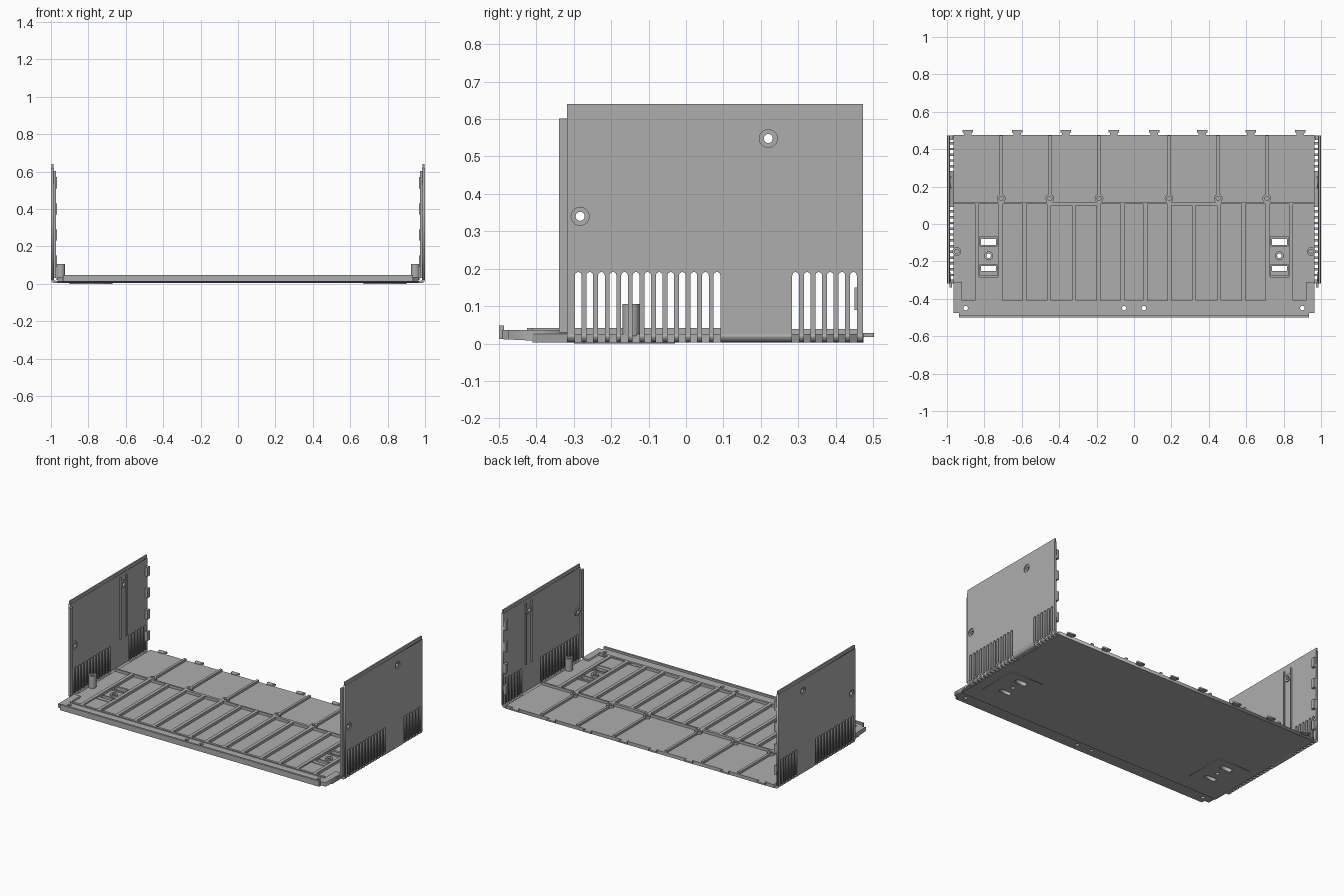
import bpy, bmesh, math
from mathutils import Vector

cube = bpy.data.objects.get("Cube")
if cube:
    bpy.data.objects.remove(cube, do_unlink=True)

GREY = (0.42, 0.42, 0.42, 1.0)
mat = bpy.data.materials.new("plain grey")
mat.use_nodes = True
mat.diffuse_color = GREY
mat.node_tree.nodes["Principled BSDF"].inputs["Base Color"].default_value = GREY

FLOOR, RIB, SHELF = 0.025, 0.042, 0.036   # heights of floor, rib tops and front shelf


def finish(name, bm, mirror):
    bmesh.ops.remove_doubles(bm, verts=bm.verts, dist=0.00001)
    bmesh.ops.recalc_face_normals(bm, faces=bm.faces)
    mesh = bpy.data.meshes.new(name)
    bm.to_mesh(mesh)
    bm.free()
    mesh.materials.append(mat)
    ob = bpy.data.objects.new(name, mesh)
    bpy.context.collection.objects.link(ob)
    if mirror:
        ob.modifiers.new("mirror", 'MIRROR')
    return ob


def plate(name, loops, lo, hi, axis='z', mirror=False, warp=None):
    """Filled outline with holes, thick from lo to hi along the axis."""
    cu = bpy.data.curves.new(name, 'CURVE')
    cu.dimensions = '2D'
    cu.fill_mode = 'BOTH'
    cu.extrude = (hi - lo) / 2
    for loop in loops:
        sp = cu.splines.new('POLY')
        sp.points.add(len(loop) - 1)
        for p, (u, v) in zip(sp.points, loop):
            p.co = (u, v, 0, 1)
        sp.use_cyclic_u = True
    tmp = bpy.data.objects.new(name + "_outline", cu)
    bpy.context.collection.objects.link(tmp)
    dg = bpy.context.evaluated_depsgraph_get()
    mesh = bpy.data.meshes.new_from_object(tmp.evaluated_get(dg))
    bm = bmesh.new()
    bm.from_mesh(mesh)
    bpy.data.objects.remove(tmp, do_unlink=True)
    bpy.data.meshes.remove(mesh)
    for v in bm.verts:
        a, b, c = v.co.x, v.co.y, v.co.z + (lo + hi) / 2
        v.co = {'z': (a, b, c), 'x': (c, a, b), 'y': (b, c, a)}[axis]
        if warp:
            v.co = warp(v.co)
    return finish(name, bm, mirror)


def boxes(name, items, mirror=False):
    """Group of boxes, each given as x, y and z ranges."""
    bm = bmesh.new()
    for xr, yr, zr in items:
        part = bmesh.ops.create_cube(bm, size=1)["verts"]
        for v in part:
            v.co = Vector([(r[0] + r[1]) / 2 + k * (r[1] - r[0])
                           for r, k in zip((xr, yr, zr), v.co)])
    return finish(name, bm, mirror)


def circle(u, v, r, n=24):
    return [(u + r * math.cos(math.tau * i / n), v + r * math.sin(math.tau * i / n))
            for i in range(n)]


def rect(u0, u1, v0, v1):
    return [(u0, v0), (u1, v0), (u1, v1), (u0, v1)]


def flip(loop):
    return [(-u, v) for u, v in loop]


# Floor with mounting openings
openings = [rect(-0.818, -0.738, -0.112, -0.08), rect(-0.818, -0.738, -0.252, -0.225),
            circle(-0.777, -0.17, 0.012)]
plate("floor", [rect(-0.965, 0.965, -0.41, 0.475)] + openings + [flip(o) for o in openings],
      0.003, FLOOR)

# Mounting bays: panel below, frames, ring and raised block above
plate("bay_panel", [rect(-0.9, -0.67, -0.3, -0.03)] + openings, 0.0, 0.004, mirror=True)
for i, (lo, hi) in enumerate([(-0.12, -0.066), (-0.278, -0.217)]):
    plate("bay_frame", [rect(-0.826, -0.73, lo, hi), openings[i]], FLOOR - 0.002, 0.034, mirror=True)
plate("bay_ring", [circle(-0.777, -0.17, 0.024), openings[2]], FLOOR - 0.002, 0.034, mirror=True)
boxes("bay_block", [((-0.83, -0.725), (-0.41, -0.284), (0.02, 0.034))], True)

# Stiffening ribs
boxes("long_ribs", [((x - 0.011, x + 0.011), (-0.41, 0.115), (0.02, RIB))
                    for x in (0.06, 0.19, 0.32, 0.455, 0.585, 0.715, 0.84)], True)
boxes("rear_ribs", [((x - 0.008, x + 0.008), (0.155, 0.473), (0.02, RIB - 0.003))
                    for x in (0.187, 0.45, 0.71)], True)
boxes("cross_ribs", [((-0.965, 0.965), (0.108, 0.118), (0.02, RIB)),
                     ((0.19, 0.455), (0.1, 0.115), (0.02, RIB)),
                     ((-0.455, -0.19), (0.1, 0.115), (0.02, RIB)),
                     ((-0.92, 0.92), (-0.425, -0.41), (0.01, RIB))])
for x in (0.187, 0.45, 0.71):
    plate("rib_boss", [circle(x, 0.137, 0.023), circle(x, 0.137, 0.011)], 0.02, RIB, mirror=True)

# Front shelf: shallow U whose underside rises towards the front
def rise(co):
    if co.z < 0.02:
        co.z += 0.009 * (-0.31 - co.y) / 0.19
    return co

shelf = [(0.965, -0.31), (0.965, -0.475), (0.935, -0.475), (0.935, -0.49)]
shelf += flip(shelf[::-1])
shelf += [(-0.92, -0.31), (-0.92, -0.41), (0.92, -0.41), (0.92, -0.31)]
plate("front_shelf", [shelf] + [circle(x, -0.45, 0.012) for x in (-0.9, -0.053, 0.053, 0.9)],
      0.003, SHELF, warp=rise)
boxes("front_lip", [((-0.935, 0.935), (-0.5, -0.487), (0.012, 0.048))])

# Rear hooks
for x in (0.107, 0.365, 0.625, 0.89):
    plate("rear_hook", [[(x - 0.02, 0.47), (x + 0.02, 0.47), (x + 0.02, 0.485), (x + 0.028, 0.49),
                         (x + 0.028, 0.503), (x - 0.028, 0.503), (x - 0.028, 0.49),
                         (x - 0.02, 0.485)]], 0.018, 0.028, mirror=True)

# Side walls: comb outline with round-topped vents and two screw holes
PITCH, HALF = 0.0309, 0.009
vents = [-0.288 + PITCH * i for i in range(13)] + [0.293 + PITCH * i for i in range(6)]
outline = [(-0.318, 0.024)]
for c in vents:
    outline.append((c - HALF, 0.024))
    outline += [(c - HALF * math.cos(math.pi * i / 8), 0.182 + HALF * math.sin(math.pi * i / 8))
                for i in range(9)]
    outline.append((c + HALF, 0.024))
outline += [(0.473, 0.024), (0.473, 0.62), (-0.318, 0.62)]
screws = [(0.22, 0.548), (-0.283, 0.34)]
plate("side_wall", [outline] + [circle(u, v, 0.024) for u, v in screws], 0.985, 1.0, 'x', True)
for u, v in screws:
    plate("screw_seat", [circle(u, v, 0.025), circle(u, v, 0.012)], 0.978, 0.994, 'x', True)

# Rounded lower corner, split by the vents
bend = [(1.0, 0.024), (0.998, 0.016), (0.993, 0.008), (0.985, 0.004), (0.975, 0.003),
        (0.96, 0.003), (0.96, 0.016), (0.975, 0.016), (0.982, 0.018), (0.985, 0.024)]
edges = [-0.318] + [c + s * HALF for c in vents for s in (-1, 1)] + [0.473]
for a, b in zip(edges[::2], edges[1::2]):
    plate("corner_bend", [[(z, x) for x, z in bend]], a, b, 'y', True)

# Wall details: thin top lip, front flange, inner guide ribs and rear catches
boxes("wall_top_lip", [((0.987, 0.996), (-0.318, 0.473), (0.615, 0.64))], True)
boxes("wall_front_flange", [((0.972, 0.987), (-0.339, -0.312), (0.03, 0.602))], True)
boxes("wall_guides", [((0.976, 0.986), (y - 0.004, y + 0.004), (0.2, 0.6))
                      for y in (0.19, 0.25)], True)
boxes("wall_catches", [((0.968, 0.986), (0.45, 0.473), (z - 0.03, z + 0.03))
                       for z in (0.12, 0.26, 0.4, 0.54)], True)

# Hollow posts beside the walls
plate("post", [circle(0.948, -0.147, 0.023), circle(0.948, -0.147, 0.012)],
      0.02, 0.105, mirror=True)
